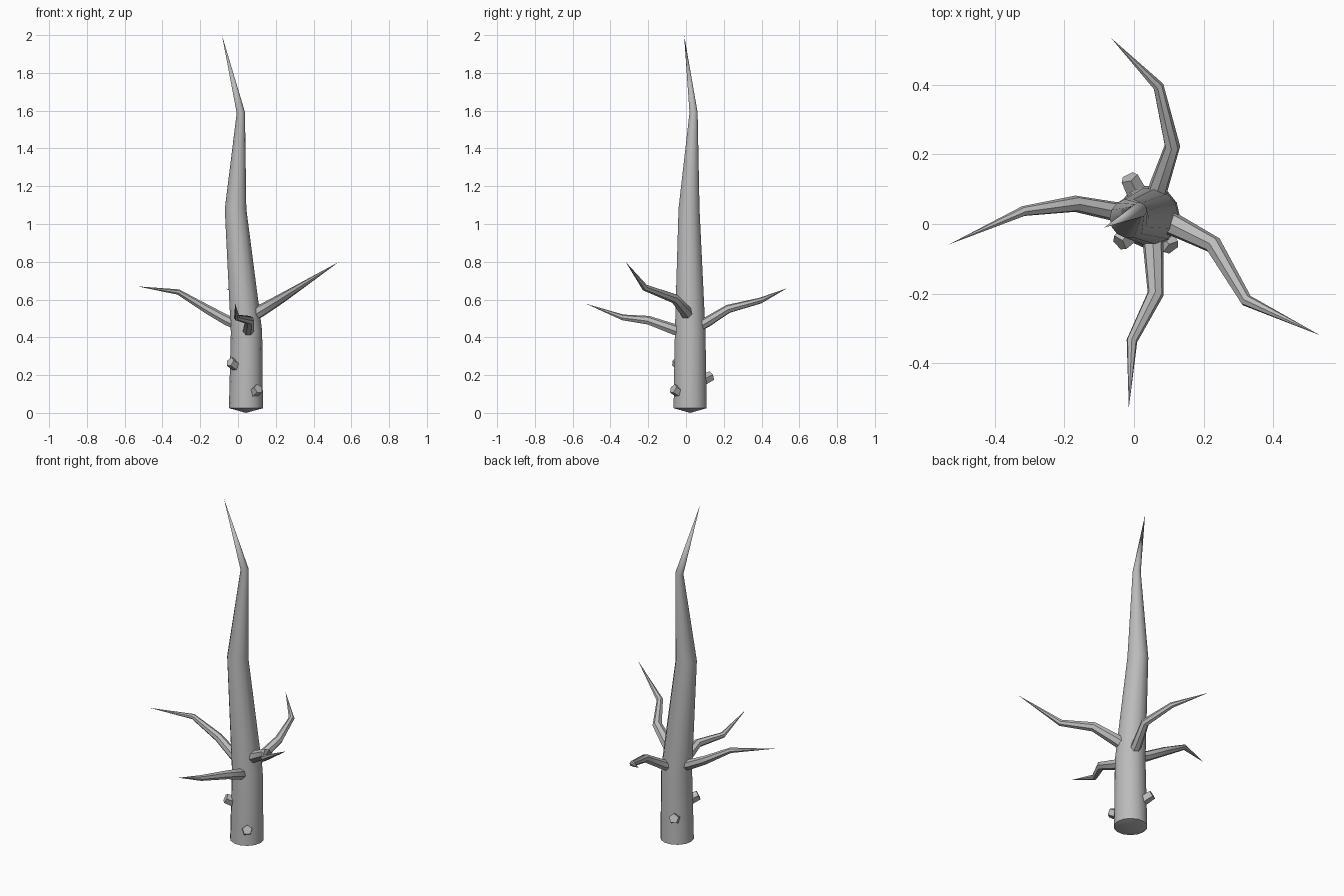
import bpy, bmesh, math
from mathutils import Vector

cube = bpy.data.objects.get("Cube")
if cube:
    bpy.data.objects.remove(cube, do_unlink=True)

bark = bpy.data.materials.new("grey_bark")
bark.use_nodes = True
GREY = (0.5, 0.5, 0.5, 1)
bark.diffuse_color = GREY
bark.node_tree.nodes["Principled BSDF"].inputs["Base Color"].default_value = GREY


def limb(name, path, sides):
    """Tapered tube through (x, y, z, radius) stations; zero radius makes a point."""
    bm = bmesh.new()
    pts = [Vector(p[:3]) for p in path]
    rings, old, axis = [], None, None
    for i, p in enumerate(pts):
        ahead = (pts[min(i + 1, len(pts) - 1)] - p).normalized()
        behind = (p - pts[max(i - 1, 0)]).normalized()
        tangent = (ahead + behind).normalized()
        if axis is None:
            axis = Vector((1, 0, 0)) if abs(tangent.z) > 0.9 else Vector((0, 0, 1))
        else:
            axis = old.rotation_difference(tangent) @ axis
        axis = (axis - tangent * axis.dot(tangent)).normalized()
        other, old = tangent.cross(axis), tangent
        r = path[i][3]
        if r == 0:
            rings.append([bm.verts.new(p)])
        else:
            turns = [2 * math.pi * k / sides for k in range(sides)]
            rings.append([bm.verts.new(p + r * (axis * math.cos(a) + other * math.sin(a)))
                          for a in turns])
    for a, b in zip(rings, rings[1:]):
        for k in range(sides):
            n = (k + 1) % sides
            if len(a) == 1:
                bm.faces.new((a[0], b[n], b[k]))
            elif len(b) == 1:
                bm.faces.new((a[k], a[n], b[0]))
            else:
                bm.faces.new((a[k], a[n], b[n], b[k]))
    for end in (rings[0], rings[-1]):
        if len(end) > 1:
            bm.faces.new(end)
    bmesh.ops.recalc_face_normals(bm, faces=bm.faces)
    mesh = bpy.data.meshes.new(name)
    bm.to_mesh(mesh)
    bm.free()
    mesh.materials.append(bark)
    obj = bpy.data.objects.new(name, mesh)
    bpy.context.collection.objects.link(obj)
    bpy.ops.object.select_all(action="DESELECT")
    obj.select_set(True)
    bpy.context.view_layer.objects.active = obj
    bpy.ops.object.shade_smooth_by_angle(angle=math.radians(40))


# Trunk with a shallow pointed underside and a bent tip
limb("trunk", [(.042, .022, 0, 0), (.042, .022, .025, .09), (.045, .022, .43, .083),
               (-.013, .016, 1.08, .057), (.015, .04, 1.59, .022), (-.085, -.01, 2, 0)], 14)

# Four bent branches
limb("right_branch", [(.03, .025, .45, .03), (-.06, .037, .49, .028), (-.167, .058, .55, .024),
                      (-.317, .037, .64, .015), (-.533, -.059, .67, 0)], 7)
limb("left_branch", [(.05, .02, .5, .035), (.12, -.005, .54, .033), (.228, -.06, .605, .026),
                     (.323, -.22, .665, .018), (.535, -.32, .8, 0)], 7)
limb("front_branch", [(.05, .02, .42, .032), (.055, -.06, .44, .03), (.062, -.2, .49, .024),
                      (-.006, -.335, .505, .016), (-.015, -.53, .578, 0)], 7)
limb("back_branch", [(.05, .03, .44, .03), (.072, .11, .48, .028), (.11, .223, .55, .023),
                     (.07, .396, .595, .016), (-.066, .535, .66, 0)], 7)

# Three cut-off twigs
for name, end in (("upper_front_stub", (-.042, -.055, .27)),
                  ("lower_front_stub", (.108, -.068, .128)),
                  ("back_stub", (-.014, .134, .195))):
    root = Vector((.042, .022, end[2] - .055))
    limb(name, [(*root, .036), (*end, .027)], 5)
